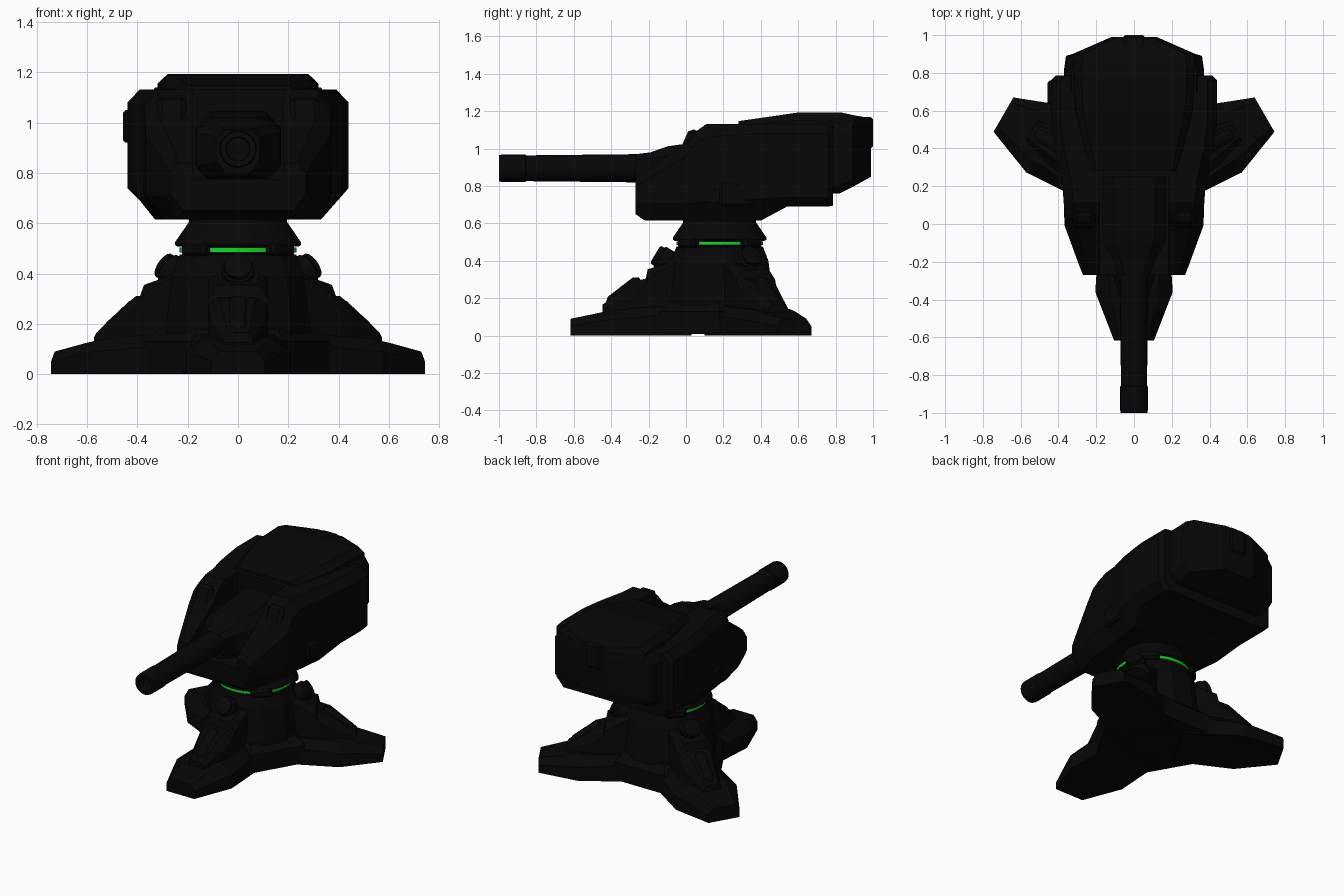
import bpy, bmesh, math
from mathutils import Vector, Matrix

def material(name, rgb):
    m = bpy.data.materials.new(name)
    m.diffuse_color = (*rgb, 1)
    return m

BLACK = material("dark_metal", (0.002, 0.002, 0.002))
GREEN = material("green_glow", (0.01, 0.65, 0.03))
AXIS = Matrix.Translation((0, 0.18, 0))          # pedestal axis

def finish(name, bm, mat=BLACK, matrix=None, smooth=False):
    bmesh.ops.recalc_face_normals(bm, faces=bm.faces)
    me = bpy.data.meshes.new(name)
    bm.to_mesh(me)
    bm.free()
    if matrix:
        me.transform(matrix)
    me.materials.append(mat)
    ob = bpy.data.objects.new(name, me)
    bpy.context.collection.objects.link(ob)
    if smooth:
        bpy.ops.object.select_all(action='DESELECT')
        ob.select_set(True)
        bpy.context.view_layer.objects.active = ob
        bpy.ops.object.shade_smooth_by_angle(angle=math.radians(32))
    return ob

def skin(bm, rings):
    rings = [[bm.verts.new(p) for p in r] for r in rings]
    n = len(rings[0])
    for a, b in zip(rings, rings[1:]):
        for i in range(n):
            j = (i + 1) % n
            bm.faces.new((a[i], a[j], b[j], b[i]))
    bm.faces.new(rings[0])
    bm.faces.new(rings[-1])

def loft(name, sections, matrix=None):
    """Chamfered sections along y: y, side, top and bottom half widths, four heights."""
    rings = []
    for y, w, wt, wb, zb, z1, z2, zt in sections:
        half = [(wb, zb), (w, z1), (w, z2), (wt, zt)]
        rings.append([(x, y, z) for x, z in half] + [(-x, y, z) for x, z in reversed(half)])
    bm = bmesh.new()
    skin(bm, rings)
    return finish(name, bm, matrix=matrix)

def lathe(name, profile, sides, matrix, mat=BLACK, smooth=True, phase=0.0):
    bm = bmesh.new()
    skin(bm, [[(r * math.cos(phase + 2 * math.pi * i / sides),
                r * math.sin(phase + 2 * math.pi * i / sides), z)
               for i in range(sides)] for r, z in profile])
    return finish(name, bm, mat, matrix, smooth)

def rod(name, a, b, profile, sides=16, matrix=Matrix()):
    """Lathed profile (radius, fraction of length) from a to b."""
    a, d = Vector(a), Vector(b) - Vector(a)
    m = matrix @ Matrix.Translation(a) @ d.to_track_quat('Z', 'Y').to_matrix().to_4x4()
    return lathe(name, [(r, t * d.length) for r, t in profile], sides, m)

def box(name, lo, hi, bevel=0.0, matrix=None):
    lo, hi = Vector(lo), Vector(hi)
    bm = bmesh.new()
    bmesh.ops.create_cube(bm, size=1, matrix=Matrix.Translation((lo + hi) / 2)
                          @ Matrix.Diagonal((*(hi - lo), 1)))
    if bevel:
        bmesh.ops.bevel(bm, geom=bm.edges[:], offset=bevel, segments=1, affect='EDGES')
    return finish(name, bm, matrix=matrix)

# Pedestal core and skirt
lathe("pedestal_skirt", [(0.37, 0.01), (0.37, 0.13), (0.31, 0.18)], 6, AXIS, smooth=False)
lathe("pedestal_core", [(0.30, 0.01), (0.295, 0.2), (0.27, 0.40), (0.24, 0.475), (0.215, 0.48)],
      12, AXIS, smooth=False, phase=math.pi / 12)

# Three legs: foot, sloping strut, piston and knob
for k, tag in enumerate(("front", "right", "left")):
    m = AXIS @ Matrix.Rotation(k * math.radians(120), 4, 'Z')
    loft(tag + "_foot", [
        (-0.798, 0.105, 0.075, 0.105, 0, 0.02, 0.05, 0.09),
        (-0.63, 0.17, 0.11, 0.17, 0, 0.02, 0.08, 0.125),
        (-0.54, 0.205, 0.13, 0.205, 0, 0.02, 0.09, 0.14),
        (-0.15, 0.18, 0.15, 0.18, 0, 0.02, 0.12, 0.17)], m)
    loft(tag + "_strut", [
        (-0.627, 0.06, 0.04, 0.06, 0.05, 0.10, 0.145, 0.165),
        (-0.46, 0.11, 0.07, 0.12, 0.05, 0.12, 0.22, 0.29),
        (-0.395, 0.12, 0.08, 0.14, 0.05, 0.14, 0.27, 0.305),
        (-0.385, 0.12, 0.08, 0.14, 0.05, 0.14, 0.30, 0.355),
        (-0.29, 0.12, 0.08, 0.15, 0.05, 0.16, 0.36, 0.385),
        (-0.15, 0.11, 0.08, 0.15, 0.05, 0.18, 0.42, 0.45)], m)
    rod(tag + "_piston", (0, -0.595, 0.16), (0, -0.42, 0.295),
        [(0.022, 0), (0.04, 0.12), (0.04, 0.88), (0.022, 1)], matrix=m)
    rod(tag + "_knob", (0, -0.22, 0.36), (0, -0.345, 0.435),
        [(0.065, 0), (0.065, 0.78), (0.055, 0.84), (0.055, 0.97), (0.04, 1)], matrix=m)

# Swivel: neck, glowing ring, collar and four diagonal lugs
lathe("neck", [(0.215, 0.44), (0.215, 0.53)], 32, AXIS)
lathe("glow_ring", [(0.232, 0.484), (0.232, 0.503)], 32, AXIS, GREEN)
lathe("collar", [(0.24, 0.507), (0.25, 0.513), (0.25, 0.525), (0.195, 0.605), (0.195, 0.64)], 24, AXIS)
for k in range(4):
    box("collar_lug", (0.18, -0.065, 0.47), (0.262, 0.065, 0.525), 0.012,
        AXIS @ Matrix.Rotation(math.radians(45 + 90 * k), 4, 'Z'))

# Main hull with the slot for the gun
hull = loft("hull", [
    (-0.27, 0.27, 0.24, 0.22, 0.65, 0.72, 0.80, 0.84),
    (-0.22, 0.29, 0.25, 0.24, 0.615, 0.71, 0.83, 0.88),
    (-0.01, 0.367, 0.31, 0.29, 0.615, 0.71, 0.95, 1.02),
    (0.05, 0.37, 0.315, 0.29, 0.615, 0.71, 1.03, 1.09),
    (0.11, 0.372, 0.32, 0.30, 0.615, 0.72, 1.06, 1.132),
    (0.22, 0.38, 0.33, 0.31, 0.615, 0.72, 1.07, 1.132),
    (0.40, 0.42, 0.37, 0.33, 0.615, 0.73, 1.08, 1.132),
    (0.54, 0.44, 0.39, 0.39, 0.69, 0.74, 1.08, 1.132),
    (0.76, 0.44, 0.39, 0.39, 0.69, 0.74, 1.08, 1.132),
    (0.785, 0.415, 0.37, 0.37, 0.695, 0.75, 1.07, 1.12)])
slot = box("slot_cutter", (-0.18, -0.5, 0.775), (0.18, 0.25, 1.3))
slot.hide_render = True
slot.display_type = 'WIRE'
cut = hull.modifiers.new("gun_slot", 'BOOLEAN')
cut.operation, cut.object, cut.solver = 'DIFFERENCE', slot, 'EXACT'

# Rear block and raised roof
loft("rear_block", [
    (0.70, 0.37, 0.33, 0.32, 0.76, 0.80, 1.08, 1.14),
    (0.82, 0.37, 0.33, 0.32, 0.76, 0.80, 1.08, 1.14),
    (0.89, 0.36, 0.32, 0.31, 0.795, 0.83, 1.08, 1.14),
    (0.90, 0.325, 0.30, 0.29, 0.80, 0.84, 1.09, 1.14),
    (0.99, 0.12, 0.11, 0.11, 0.85, 0.88, 1.10, 1.14)])
loft("roof", [
    (0.28, 0.23, 0.20, 0.23, 1.08, 1.09, 1.125, 1.147),
    (0.60, 0.31, 0.27, 0.31, 1.08, 1.09, 1.15, 1.193),
    (0.83, 0.32, 0.28, 0.32, 1.08, 1.09, 1.155, 1.193),
    (0.90, 0.32, 0.27, 0.32, 1.08, 1.09, 1.145, 1.178),
    (0.99, 0.11, 0.09, 0.11, 1.08, 1.09, 1.14, 1.162)])
box("rear_latch", (-0.06, 0.90, 1.0), (0.06, 1.0, 1.168), 0.012)

# Gun housing, barrel and hollow muzzle
loft("gun_housing", [
    (-0.27, 0.085, 0.05, 0.05, 0.80, 0.85, 0.94, 0.97),
    (-0.19, 0.11, 0.07, 0.08, 0.785, 0.84, 0.95, 0.98),
    (-0.10, 0.165, 0.10, 0.11, 0.775, 0.83, 0.96, 1.012),
    (-0.03, 0.17, 0.11, 0.12, 0.77, 0.83, 0.97, 1.022),
    (0.26, 0.17, 0.11, 0.12, 0.77, 0.83, 0.98, 1.045)])
rod("barrel", (0, 0, 0.895), (0, -1, 0.895),
    [(0.076, 0), (0.075, 0.3), (0.069, 0.855), (0.073, 0.86), (0.073, 0.985),
     (0.070, 1.0), (0.048, 1.0), (0.045, 0.90)], 24)

# Mirrored cheek pods leaning with the hull front, and lower side hatches
for s, tag in ((1, "right"), (-1, "left")):
    lean = Matrix.Translation((s * 0.265, 0.025, 1.0)) @ Matrix.Rotation(math.radians(-24), 4, 'X')
    box(tag + "_cheek_pod", (-0.06, -0.05, -0.11), (0.06, 0.06, 0.10), 0.022, lean)
    box(tag + "_side_hatch", (min(s * 0.33, s * 0.40), 0.18, 0.69),
        (max(s * 0.33, s * 0.40), 0.38, 0.815), 0.015)
box("left_sensor_plate", (-0.457, 0.63, 0.92), (-0.42, 0.76, 1.05), 0.01)
